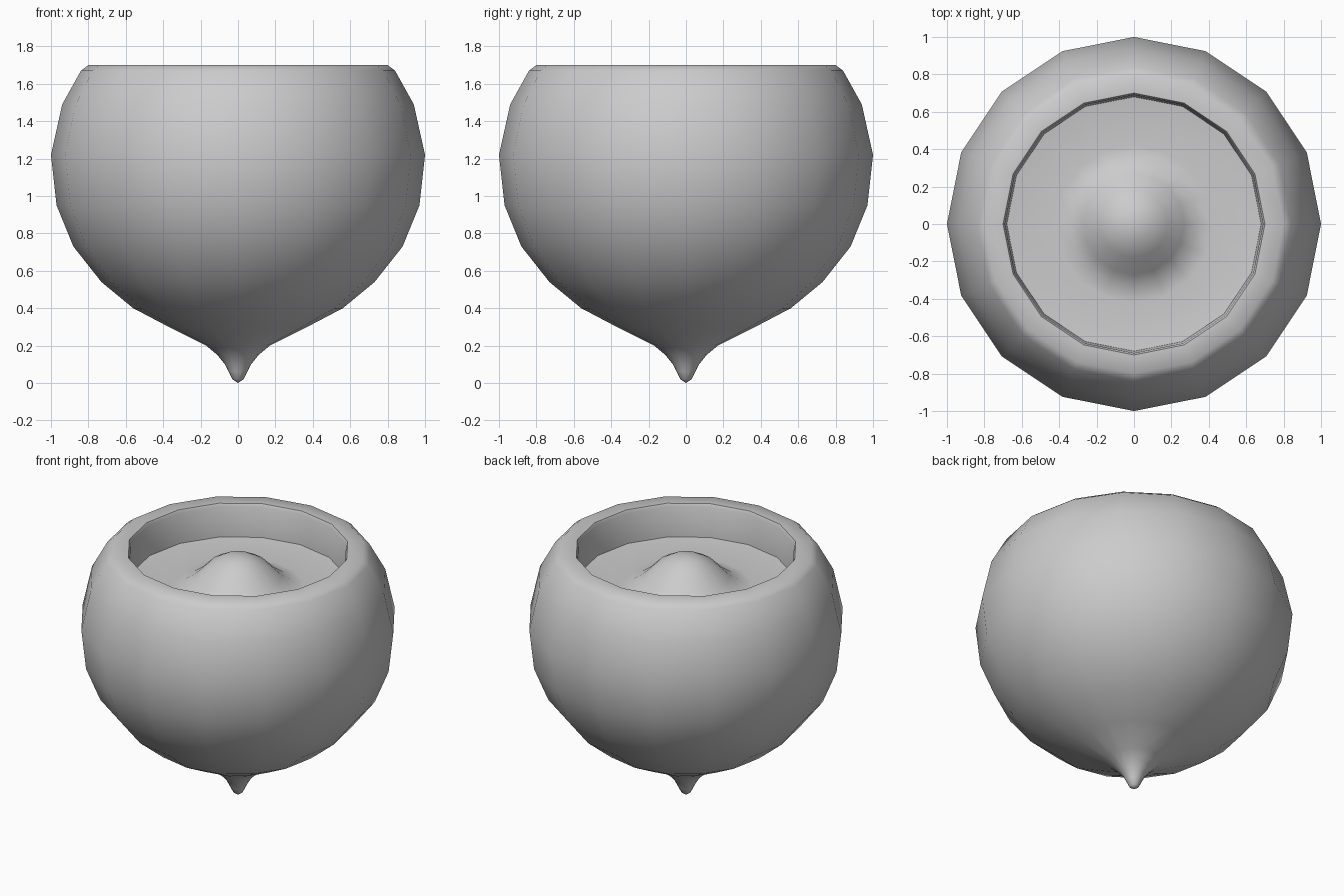
import bpy, bmesh, math

if "Cube" in bpy.data.objects:
    bpy.data.objects.remove(bpy.data.objects["Cube"])

SIDES = 16

grey = bpy.data.materials.new("plain grey")
grey.diffuse_color = (0.6, 0.6, 0.6, 1)
grey.use_nodes = True
grey.node_tree.nodes["Principled BSDF"].inputs["Base Color"].default_value = grey.diffuse_color


def lathe(name, profile):
    """Spin a radius/height profile around z; zero radii become poles."""
    bm = bmesh.new()
    rings = []
    for r, z in profile:
        if r == 0:
            rings.append([bm.verts.new((0, 0, z))] * SIDES)
        else:
            rings.append([bm.verts.new((r * math.cos(math.tau * i / SIDES),
                                        r * math.sin(math.tau * i / SIDES), z))
                          for i in range(SIDES)])
    for low, high in zip(rings, rings[1:]):
        for i in range(SIDES):
            j = (i + 1) % SIDES
            corners = dict.fromkeys((low[i], low[j], high[j], high[i]))
            bm.faces.new(list(corners))
    bmesh.ops.recalc_face_normals(bm, faces=bm.faces)
    mesh = bpy.data.meshes.new(name)
    bm.to_mesh(mesh)
    bm.free()
    mesh.materials.append(grey)
    obj = bpy.data.objects.new(name, mesh)
    bpy.context.collection.objects.link(obj)
    bpy.ops.object.select_all(action='DESELECT')
    obj.select_set(True)
    bpy.context.view_layer.objects.active = obj
    bpy.ops.object.shade_smooth_by_angle(angle=math.radians(55))
    return obj


# Pointed tip, round body
outside = [(0, 0), (0.03, 0.02), (0.05, 0.06), (0.07, 0.10), (0.11, 0.15),
           (0.17, 0.20), (0.36, 0.295), (0.56, 0.40), (0.73, 0.54),
           (0.88, 0.73), (0.97, 0.95), (1.0, 1.22), (0.94, 1.49)]
# Softened rim and inner wall
rim = [(0.84, 1.67), (0.80, 1.70), (0.70, 1.70), (0.69, 1.68), (0.68, 1.475)]
# Shallow floor rising to a central dome
floor = [(0.42, 1.445), (0.34, 1.46), (0.27, 1.51), (0.18, 1.60),
         (0.09, 1.65), (0, 1.665)]

lathe("pointed_bowl", outside + rim + floor)
